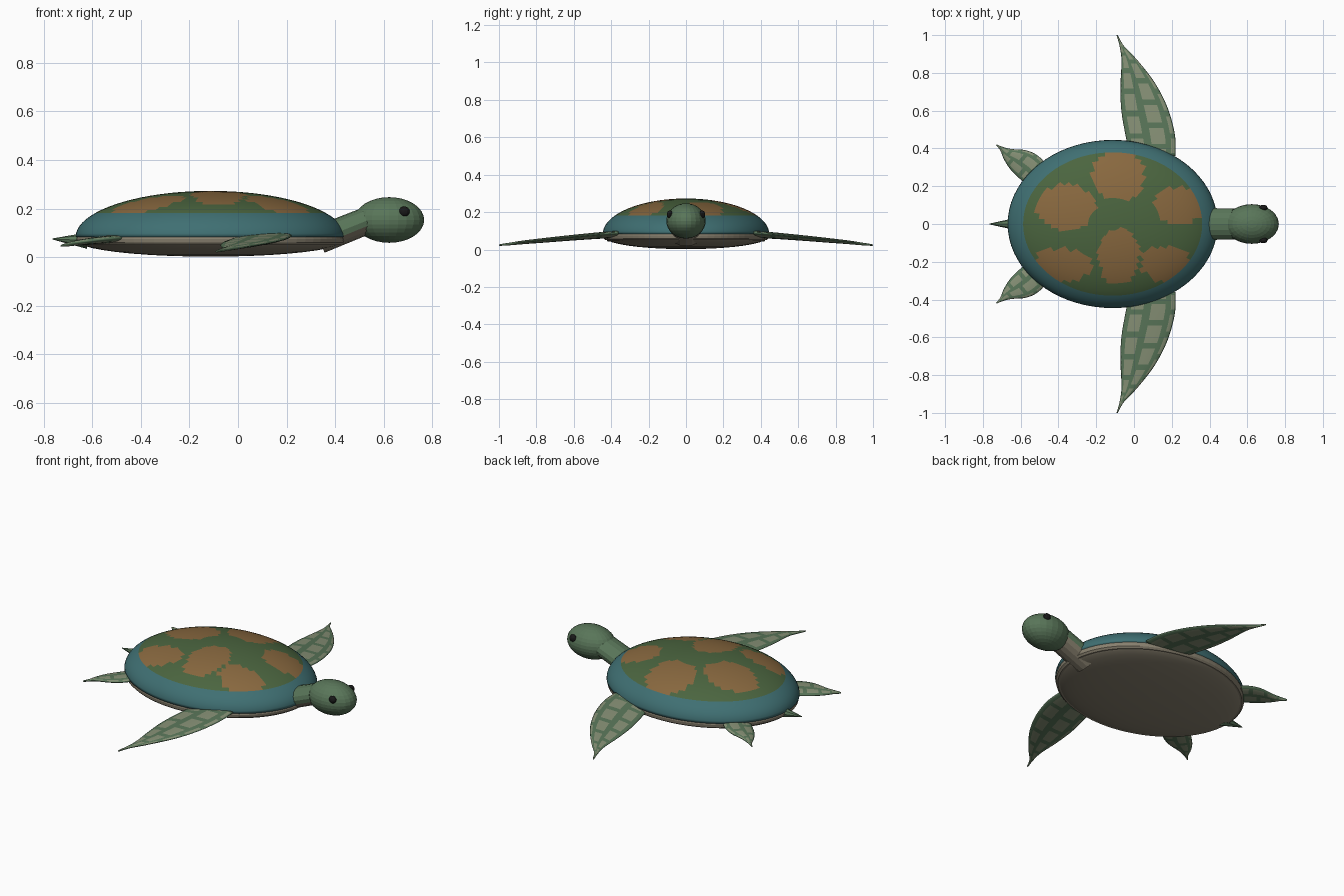
import bpy, bmesh, math
from mathutils import Vector, Matrix

if "Cube" in bpy.data.objects:
    bpy.data.objects.remove(bpy.data.objects["Cube"])

COLORS = {"teal": (0.05, 0.16, 0.17), "moss": (0.07, 0.13, 0.05), "brown": (0.25, 0.14, 0.05),
          "tan": (0.25, 0.22, 0.16), "skin": (0.10, 0.18, 0.10), "pale": (0.24, 0.28, 0.18),
          "black": (0.01, 0.01, 0.01)}
MATS = {}
for key, rgb in COLORS.items():
    MATS[key] = bpy.data.materials.new(key)
    MATS[key].diffuse_color = (*rgb, 1)


def finish(name, bm, mats, paint=None, smooth=False):
    """Turn a bmesh into a named object; paint(face) gives a material index."""
    bmesh.ops.recalc_face_normals(bm, faces=bm.faces)
    for f in bm.faces:
        f.smooth = smooth
        f.material_index = paint(f) if paint else f.material_index
    me = bpy.data.meshes.new(name)
    bm.to_mesh(me)
    bm.free()
    for m in mats:
        me.materials.append(MATS[m])
    ob = bpy.data.objects.new(name, me)
    bpy.context.collection.objects.link(ob)
    return ob


def loft(bm, rings, closed_ends=True):
    """Bridge successive closed rings; returns rows of faces."""
    vr = [[bm.verts.new(p) for p in r] for r in rings]
    n = len(vr[0])
    rows = [[bm.faces.new((a[j], a[(j + 1) % n], b[(j + 1) % n], b[j])) for j in range(n)]
            for a, b in zip(vr, vr[1:])]
    if closed_ends:
        bm.faces.new(vr[0])
        bm.faces.new(vr[-1])
    return rows


def oval_ring(cx, rx, ry, z, n):
    return [(cx + rx * math.cos(2 * math.pi * k / n), ry * math.sin(2 * math.pi * k / n), z)
            for k in range(n)]


def shell_part(bm, profile, n=72):
    return loft(bm, [oval_ring(-0.113, 0.556 * r, 0.445 * r, z, n) for r, z in profile])


# upper shell: half ellipsoid with teal border and brown patches on moss green
PATCHES = [(-0.08, 0.26, 0.14, 0.14), (-0.36, 0.09, 0.16, 0.12), (0.24, 0.10, 0.13, 0.10),
           (-0.08, -0.17, 0.11, 0.15), (-0.38, -0.22, 0.16, 0.09), (0.17, -0.21, 0.14, 0.09)]


def paint_shell(f):
    c = f.calc_center_median()
    if c.z < 0.178:
        return 0
    return 2 if any(((c.x - x) / a) ** 2 + ((c.y - y) / b) ** 2 < 1 for x, y, a, b in PATCHES) else 1


bm = bmesh.new()
A = [math.pi / 2 * i / 20 for i in range(20)] + [math.pi / 2 - 0.01]
shell_part(bm, [(math.cos(a), 0.083 + 0.19 * math.sin(a)) for a in A])
finish("upper_shell", bm, ["teal", "moss", "brown"], paint_shell, True)

# rim band and rounded belly
bm = bmesh.new()
shell_part(bm, [(0.97, 0.05), (0.99, 0.06), (0.995, 0.075), (0.985, 0.09)])
finish("shell_rim", bm, ["tan"])
bm = bmesh.new()
shell_part(bm, [(0.985 * math.cos(a), 0.067 - 0.065 * math.sin(a)) for a in A[::2]])
finish("belly", bm, ["tan"], None, True)


def ellipsoid(name, center, radii, mat, u=24, v=16):
    bm = bmesh.new()
    bmesh.ops.create_uvsphere(bm, u_segments=u, v_segments=v, radius=1,
                              matrix=Matrix.LocRotScale(Vector(center), None, Vector(radii)))
    return finish(name, bm, [mat])


# head and eyes
ellipsoid("head", (0.623, 0, 0.153), (0.144, 0.105, 0.094), "skin")
for side, s in (("left", 1), ("right", -1)):
    ellipsoid(side + "_eye", (0.685, 0.086 * s, 0.188), (0.022, 0.016, 0.021), "black", 12, 8)


def tube(name, a, b, ra, rb, n, mats, paint=None):
    """Tapered oval tube in the x-z plane; radii are (across, up)."""
    a, b = Vector(a), Vector(b)
    d = (b - a).normalized()
    up = Vector((-d.z, 0, d.x))
    rings = [[p + Vector((0, r[0] * math.cos(t), 0)) + up * r[1] * math.sin(t)
              for t in [2 * math.pi * k / n for k in range(n)]] for p, r in ((a, ra), (b, rb))]
    bm = bmesh.new()
    loft(bm, rings)
    return finish(name, bm, mats, paint)


# neck (pale underneath) and tail
tube("neck", (0.335, 0, 0.072), (0.53, 0, 0.15), (0.085, 0.058), (0.082, 0.056), 16,
     ["skin", "tan"], lambda f: 1 if f.normal.z < -0.3 else 0)
tube("tail", (-0.62, 0, 0.068), (-0.765, 0, 0.075), (0.034, 0.034), (0.002, 0.002), 8, ["skin"])


def spline(pts, t):
    """Catmull-Rom through pts, t in 0..1."""
    x = t * (len(pts) - 1)
    i = min(int(x), len(pts) - 2)
    u = x - i
    p = [Vector(pts[max(0, min(len(pts) - 1, k))]) for k in (i - 1, i, i + 1, i + 2)]
    return 0.5 * (2 * p[1] + (p[2] - p[0]) * u + (2 * p[0] - 5 * p[1] + 4 * p[2] - p[3]) * u * u
                  + (3 * p[1] - p[0] - 3 * p[2] + p[3]) * u ** 3)


def flipper(name, lead, trail, thick, s, steps=28, n=20):
    """Leaf-shaped paddle between a leading and a trailing edge, mottled with pale scales."""
    rings = []
    for i in range(steps + 1):
        t = i / steps
        a, b = spline(lead, t), spline(trail, t)
        th = thick * (1 - t) ** 0.7 + 0.003
        mid, half = (a + b) / 2, (a - b) / 2
        ring = [mid + half * math.cos(q) + Vector((0, 0, th * math.sin(q)))
                for q in [2 * math.pi * k / n for k in range(n)]]
        rings.append([(p.x, p.y * s, p.z) for p in ring])
    bm = bmesh.new()
    for i, row in enumerate(loft(bm, rings)):
        for j, f in enumerate(row):
            col = (j % (n // 2) + 1) // 3
            edge = j % (n // 2) in (0, n // 2 - 1)
            gap = (j % (n // 2) + 1) % 3 == 0 or (i + 2 * (col % 2)) % 4 == 0
            f.material_index = 0 if gap or edge else 1
    return finish(name, bm, ["skin", "pale"], None, True)


# flippers, mirrored left and right
FRONT_LEAD = [(0.22, 0.36, 0.09), (0.217, 0.47, 0.083), (0.18, 0.61, 0.07), (0.112, 0.745, 0.056),
              (0.02, 0.865, 0.042), (-0.055, 0.945, 0.031), (-0.085, 1.0, 0.024)]
FRONT_TRAIL = [(-0.02, 0.36, 0.073), (-0.045, 0.47, 0.066), (-0.068, 0.61, 0.056),
               (-0.071, 0.745, 0.045), (-0.066, 0.865, 0.036), (-0.077, 0.945, 0.028),
               (-0.093, 1.0, 0.023)]
REAR_LEAD = [(-0.44, 0.28, 0.082), (-0.50, 0.355, 0.078), (-0.57, 0.39, 0.072),
             (-0.65, 0.397, 0.062), (-0.70, 0.41, 0.054), (-0.727, 0.422, 0.048)]
REAR_TRAIL = [(-0.55, 0.19, 0.072), (-0.60, 0.235, 0.066), (-0.655, 0.29, 0.06),
              (-0.69, 0.345, 0.054), (-0.708, 0.39, 0.049), (-0.731, 0.416, 0.046)]
for side, s in (("left", 1), ("right", -1)):
    flipper(side + "_front_flipper", FRONT_LEAD, FRONT_TRAIL, 0.014, s)
    flipper(side + "_rear_flipper", REAR_LEAD, REAR_TRAIL, 0.014, s, 18)

for m in bpy.data.materials:
    if m.users and not m.is_grease_pencil:
        m.use_nodes = True
        m.node_tree.nodes["Principled BSDF"].inputs["Base Color"].default_value = m.diffuse_color
